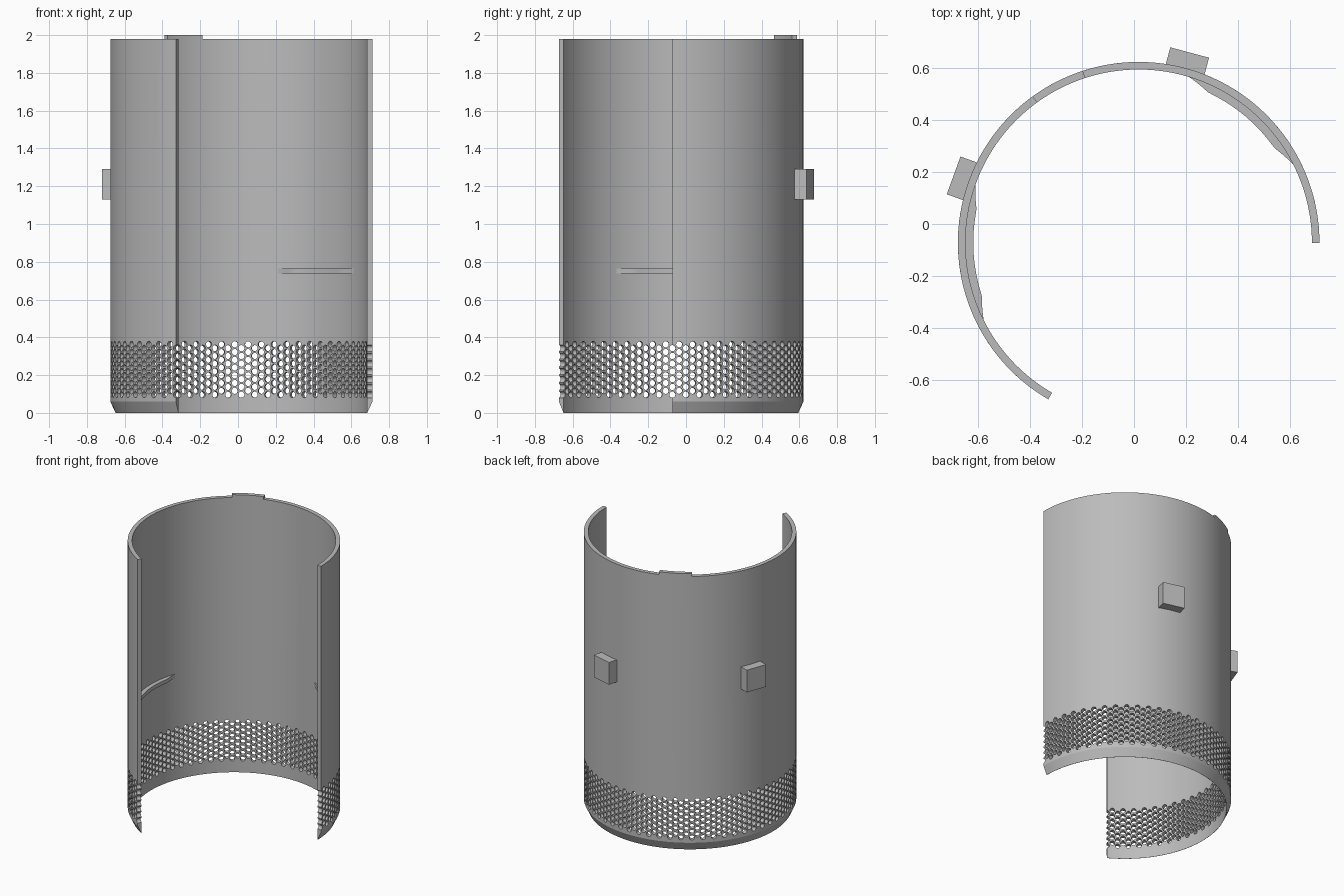
import bpy, bmesh, math
from mathutils import Matrix, Vector

cube = bpy.data.objects.get("Cube")
if cube:
    bpy.data.objects.remove(cube, do_unlink=True)

CX, CY = 0.018, -0.072          # axis of the shell
R_OUT, R_IN = 0.694, 0.665
ARC, STEP = 240, 3              # degrees covered, degrees per hole column
Z_BAND, PITCH, ROWS, HOLE_R = 0.076, 0.041, 7, 0.0165
Z_CHAMFER, Z_TOP, Z_TAB = 0.06, 1.98, 2.0

grey = bpy.data.materials.new("plain_grey")
grey.use_nodes = True
colour = (0.5, 0.5, 0.5, 1)
grey.diffuse_color = colour
grey.node_tree.nodes["Principled BSDF"].inputs["Base Color"].default_value = colour


def polar(deg, r, z):
    a = math.radians(deg)
    return Vector((CX + r * math.cos(a), CY + r * math.sin(a), z))


def finish(bm, name, smooth=None):
    bmesh.ops.recalc_face_normals(bm, faces=bm.faces)
    mesh = bpy.data.meshes.new(name)
    bm.to_mesh(mesh)
    bm.free()
    obj = bpy.data.objects.new(name, mesh)
    bpy.context.collection.objects.link(obj)
    mesh.materials.append(grey)
    if smooth:
        bpy.ops.object.select_all(action="DESELECT")
        obj.select_set(True)
        bpy.context.view_layer.objects.active = obj
        bpy.ops.object.shade_smooth_by_angle(angle=math.radians(smooth))
    return obj


def sheet_faces():
    """Faces of the unrolled wall as lists of (degrees, height)."""
    faces = []
    half = STEP / 2
    hole_u = math.degrees(HOLE_R / R_OUT)

    def strip(u, levels):
        for lo, hi in zip(levels, levels[1:]):
            for a, b in ((u - half, u), (u, u + half)):
                faces.append([(a, lo), (b, lo), (b, hi), (a, hi)])

    def rim(u, z, i):            # eight points around a cell
        c, s = math.cos(i * math.pi / 4), math.sin(i * math.pi / 4)
        return (u + half * round(c), z + PITCH / 2 * round(s))

    def hole(u, z, i):           # sixteen points around a hole
        a = i * math.pi / 8
        return (u + hole_u * math.cos(a), z + HOLE_R * math.sin(a))

    band_top = Z_BAND + (ROWS + 0.5) * PITCH
    for k in range(ARC // STEP + 1):
        u = k * STEP
        base = Z_BAND + (k % 2) * PITCH / 2
        strip(u, [0, Z_CHAMFER, Z_BAND])
        if k % 2:
            strip(u, [Z_BAND, base])
        else:
            strip(u, [base + ROWS * PITCH, band_top])
        strip(u, [band_top, Z_TOP])
        for row in range(ROWS):
            z = base + (row + 0.5) * PITCH
            for i in range(8):
                faces.append([rim(u, z, i), rim(u, z, i + 1), hole(u, z, 2 * i + 2),
                              hole(u, z, 2 * i + 1), hole(u, z, 2 * i)])
        # raised tab on the top edge
        for a in (u - half, u):
            if 108 <= a + half / 2 <= 126:
                faces.append([(a, Z_TOP), (a + half, Z_TOP), (a + half, Z_TAB), (a, Z_TAB)])
    # trim the end columns, leaving half holes on both edges
    return [f for f in faces if 0 < sum(p[0] for p in f) / len(f) < ARC]


# Perforated shell: outer and inner skins joined along every open edge
def build_shell():
    bm = bmesh.new()
    skins = ({}, {})

    def vert(side, p):
        key = (round(p[0], 3), round(p[1], 4))
        if key not in skins[side]:
            r = R_IN
            if side == 0:
                r = R_IN + 0.001 if p[1] < 0.001 else R_OUT
            skins[side][key] = bm.verts.new(polar(p[0], r, p[1]))
        return skins[side][key]

    for pts in sheet_faces():
        bm.faces.new([vert(0, p) for p in pts])
        bm.faces.new([vert(1, p) for p in reversed(pts)])
    partner = {v: skins[1][key] for key, v in skins[0].items()}
    for e in [e for e in bm.edges if e.is_boundary and e.verts[0] in partner]:
        a, b = e.verts
        bm.faces.new([b, a, partner[a], partner[b]])
    return finish(bm, "perforated_shell", 23)


# Curved inner ledge with tapered ends
def build_ledge(name, start, end, z0=0.738, z1=0.765, n=24, taper=8):
    bm = bmesh.new()
    rings = []
    for i in range(n + 1):
        u = start + (end - start) * i / n
        t = min(1, (u - start) / taper, (end - u) / taper)
        r = R_IN - 0.03 * t
        rings.append([bm.verts.new(polar(u, rr, z)) for rr, z in
                      ((r, z0), (R_IN + 0.008, z0), (R_IN + 0.008, z1), (r, z1))])
    for a, b in zip(rings, rings[1:]):
        for j in range(4):
            bm.faces.new([a[j], a[(j + 1) % 4], b[(j + 1) % 4], b[j]])
    bm.faces.new(rings[0])
    bm.faces.new(rings[-1])
    return finish(bm, name, 23)


# Block lug on the outside of the wall
def build_lug(name, deg):
    bm = bmesh.new()
    place = (Matrix.Translation(polar(deg, 0.718, 1.21))
             @ Matrix.Rotation(math.radians(deg), 4, "Z")
             @ Matrix.Diagonal((0.076, 0.154, 0.16, 1)))
    bmesh.ops.create_cube(bm, size=1, matrix=place)
    return finish(bm, name)


build_shell()
build_ledge("left_inner_ledge", 27, 73)
build_ledge("right_inner_ledge", 160.5, 206.5)
build_lug("back_lug", 75)
build_lug("right_lug", 160)
